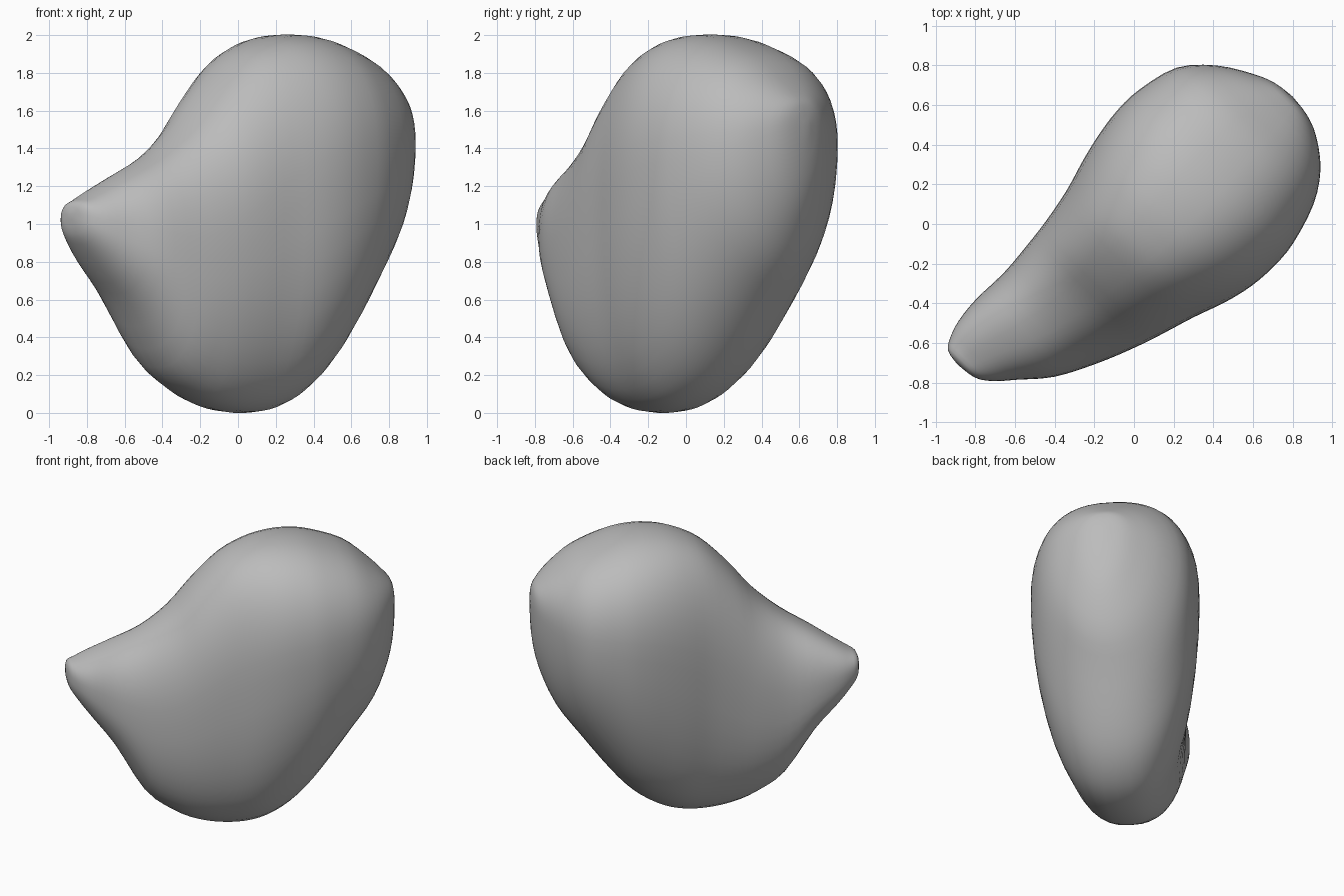
import bpy
import bmesh
import math
from mathutils import Matrix, Vector

# Remove the default cube
default_cube = bpy.data.objects.get("Cube")
if default_cube:
    bpy.data.objects.remove(default_cube, do_unlink=True)

SIDES = 48         # points around each section
STEPS = 3          # rings between two sections
UPPER = 2.4        # squareness of the upper half
TURN = Matrix.Rotation(math.radians(45), 3, "Z")

# Upright sections from the snout to the broad end:
# distance along, bottom, widest height, top, right side, left side,
# squareness of the lower half
SECTIONS = [
    (-1.13, 1.05, 1.05, 1.05, .13, .13, 2.4),
    (-1.115, .95, 1.03, 1.11, .02, .21, 2.4),
    (-1.06, .86, 1, 1.14, -.06, .25, 2.4),
    (-.97, .74, .96, 1.19, -.14, .28, 2.4),
    (-.83, .56, .9, 1.27, -.26, .295, 2.4),
    (-.64, .24, .83, 1.38, -.36, .29, 2.4),
    (-.46, .1, .86, 1.53, -.435, .305, 2.4),
    (-.3, .03, .96, 1.72, -.49, .325, 2.4),
    (-.12, 0, 1.1, 1.89, -.545, .36, 2.4),
    (.05, .01, 1.2, 1.97, -.605, .41, 2.35),
    (.2, .06, 1.27, 2, -.64, .445, 2.25),
    (.35, .16, 1.31, 2, -.65, .465, 2.15),
    (.5, .32, 1.34, 1.97, -.636, .46, 2.05),
    (.71, .6, 1.38, 1.89, -.57, .405, 2),
    (.86, .81, 1.42, 1.78, -.47, .27, 2),
    (.96, 1.05, 1.47, 1.69, -.34, .11, 2),
    (1.005, 1.26, 1.5, 1.63, -.23, 0, 2),
    (1.02, 1.52, 1.52, 1.52, -.11, -.11, 2),
]


def make_material(name, color):
    """Flat colour for both viewport and render."""
    material = bpy.data.materials.new(name)
    material.use_nodes = True
    material.diffuse_color = color
    shader = material.node_tree.nodes["Principled BSDF"]
    shader.inputs["Base Color"].default_value = color
    shader.inputs["Roughness"].default_value = 0.6
    return material


def blend(a, b, c, d, t):
    """Smooth spline value between b and c."""
    start, end = (c - a) / 2, (d - b) / 2
    t2, t3 = t * t, t * t * t
    return ((2 * t3 - 3 * t2 + 1) * b + (t3 - 2 * t2 + t) * start
            + (3 * t2 - 2 * t3) * c + (t3 - t2) * end)


def smooth_sections(sections):
    """Fill in extra sections between the given ones."""
    last = len(sections) - 1
    result = []
    for i in range(last):
        rows = [sections[min(max(i + k, 0), last)] for k in (-1, 0, 1, 2)]
        for step in range(STEPS):
            result.append([blend(*column, step / STEPS) for column in zip(*rows)])
    result.append(sections[last])
    return result


def rounded(value, power):
    """Superellipse coordinate that keeps its sign."""
    return math.copysign(abs(value) ** (2 / power), value)


def ring_points(section):
    """Egg-shaped upright outline, widest at its own height."""
    along, bottom, widest, top, right, left, lower = section
    middle, half = (left + right) / 2, (left - right) / 2
    points = []
    for i in range(SIDES):
        angle = math.tau * i / SIDES
        rise = math.sin(angle)
        power, reach = (UPPER, top - widest) if rise > 0 else (lower, widest - bottom)
        across = middle + half * rounded(math.cos(angle), power)
        points.append(TURN @ Vector((along, across, widest + reach * rounded(rise, power))))
    return points


# Rounded body lofted along its diagonal
bm = bmesh.new()
sections = smooth_sections(SECTIONS)
rings = [[bm.verts.new(p) for p in ring_points(s)] for s in sections[1:-1]]
for first, second in zip(rings, rings[1:]):
    for i in range(SIDES):
        j = (i + 1) % SIDES
        bm.faces.new((first[i], first[j], second[j], second[i]))

# Close the snout and the broad end with a point each
for section, ring in ((sections[0], rings[0]), (sections[-1], rings[-1])):
    along, _, height, _, across, _, _ = section
    tip = bm.verts.new(TURN @ Vector((along, across, height)))
    for i in range(SIDES):
        bm.faces.new((tip, ring[i], ring[(i + 1) % SIDES]))
bmesh.ops.recalc_face_normals(bm, faces=bm.faces)

mesh = bpy.data.meshes.new("rounded_body")
bm.to_mesh(mesh)
bm.free()
body = bpy.data.objects.new("rounded_body", mesh)
bpy.context.collection.objects.link(body)
mesh.materials.append(make_material("plain grey", (0.5, 0.5, 0.5, 1)))

# Smooth shading
bpy.ops.object.select_all(action="DESELECT")
body.select_set(True)
bpy.context.view_layer.objects.active = body
bpy.ops.object.shade_smooth_by_angle(angle=math.radians(60))
